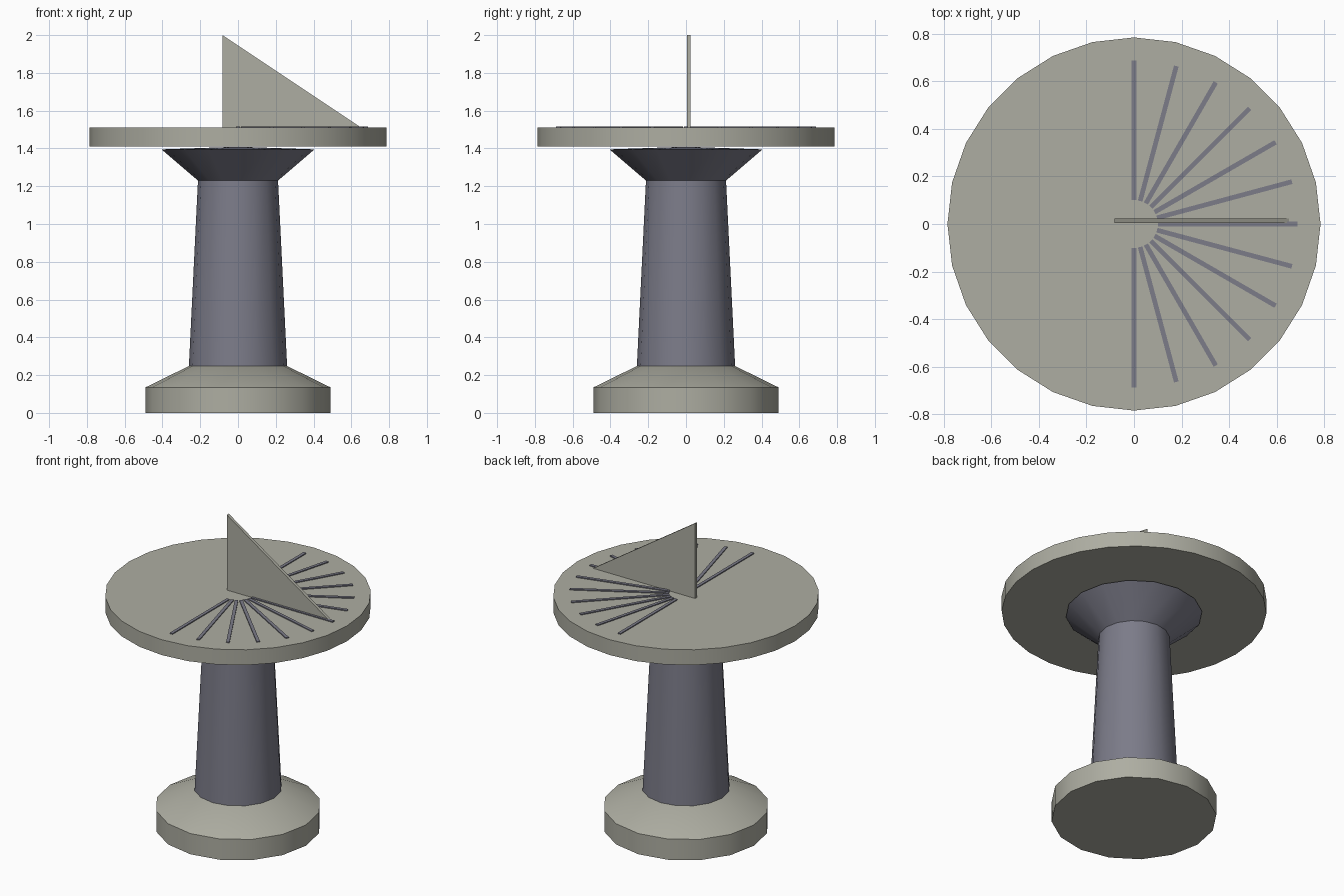
import bpy, bmesh, math
from mathutils import Matrix

if "Cube" in bpy.data.objects:
    bpy.data.objects.remove(bpy.data.objects["Cube"])


def material(name, color):
    m = bpy.data.materials.new(name)
    m.diffuse_color = (*color, 1)
    m.use_nodes = True
    m.node_tree.nodes["Principled BSDF"].inputs["Base Color"].default_value = m.diffuse_color
    return m


stone = material("warm_stone", (0.42, 0.42, 0.36))
slate = material("blue_slate", (0.20, 0.20, 0.25))


def finish(name, bm, mat, smooth=None):
    bmesh.ops.recalc_face_normals(bm, faces=bm.faces)
    me = bpy.data.meshes.new(name)
    bm.to_mesh(me)
    bm.free()
    ob = bpy.data.objects.new(name, me)
    bpy.context.collection.objects.link(ob)
    me.materials.append(mat)
    if smooth:
        bpy.ops.object.select_all(action='DESELECT')
        ob.select_set(True)
        bpy.context.view_layer.objects.active = ob
        bpy.ops.object.shade_smooth_by_angle(angle=math.radians(smooth))
    return ob


def lathe(name, profile, sides, mat, smooth):
    # profile runs from axis to axis; points are (radius, z)
    bm = bmesh.new()
    vs = [bm.verts.new((r, 0, z)) for r, z in profile]
    es = [bm.edges.new(p) for p in zip(vs, vs[1:])]
    bmesh.ops.spin(bm, geom=vs + es, cent=(0, 0, 0), axis=(0, 0, 1),
                   angle=math.tau, steps=sides, use_merge=True)
    bmesh.ops.remove_doubles(bm, verts=bm.verts, dist=1e-4)
    return finish(name, bm, mat, smooth)


# pedestal: plinth, tapered column and flared capital with a slightly domed top
lathe("plinth", [(0, 0), (0.49, 0), (0.49, 0.135), (0.26, 0.248), (0, 0.248)],
      16, stone, 30)
lathe("column", [(0, 0.24), (0.26, 0.248), (0.212, 1.23), (0.405, 1.395), (0, 1.409)],
      16, slate, 30)

# round dial plate
lathe("dial_plate", [(0, 1.41), (0.785, 1.41), (0.785, 1.51), (0, 1.51)],
      28, stone, 30)

# hour marks fanned over half the dial, every 15 degrees
for i in range(13):
    bm = bmesh.new()
    place = (Matrix.Rotation(math.radians(-90 + 15 * i), 4, 'Z')
             @ Matrix.Translation((0.394, 0, 1.51))
             @ Matrix.Diagonal((0.588, 0.02, 0.012, 1)))
    bmesh.ops.create_cube(bm, size=1, matrix=place)
    finish(f"hour_mark_{i + 1}", bm, slate)

# triangular shadow-casting blade
bm = bmesh.new()
face = bm.faces.new([bm.verts.new((x, 0.004, z))
                     for x, z in ((-0.083, 1.508), (0.655, 1.508), (-0.083, 2.0))])
ext = bmesh.ops.extrude_face_region(bm, geom=[face], use_keep_orig=True)
bmesh.ops.translate(bm, vec=(0, 0.02, 0),
                    verts=[g for g in ext["geom"] if isinstance(g, bmesh.types.BMVert)])
finish("gnomon", bm, stone)
